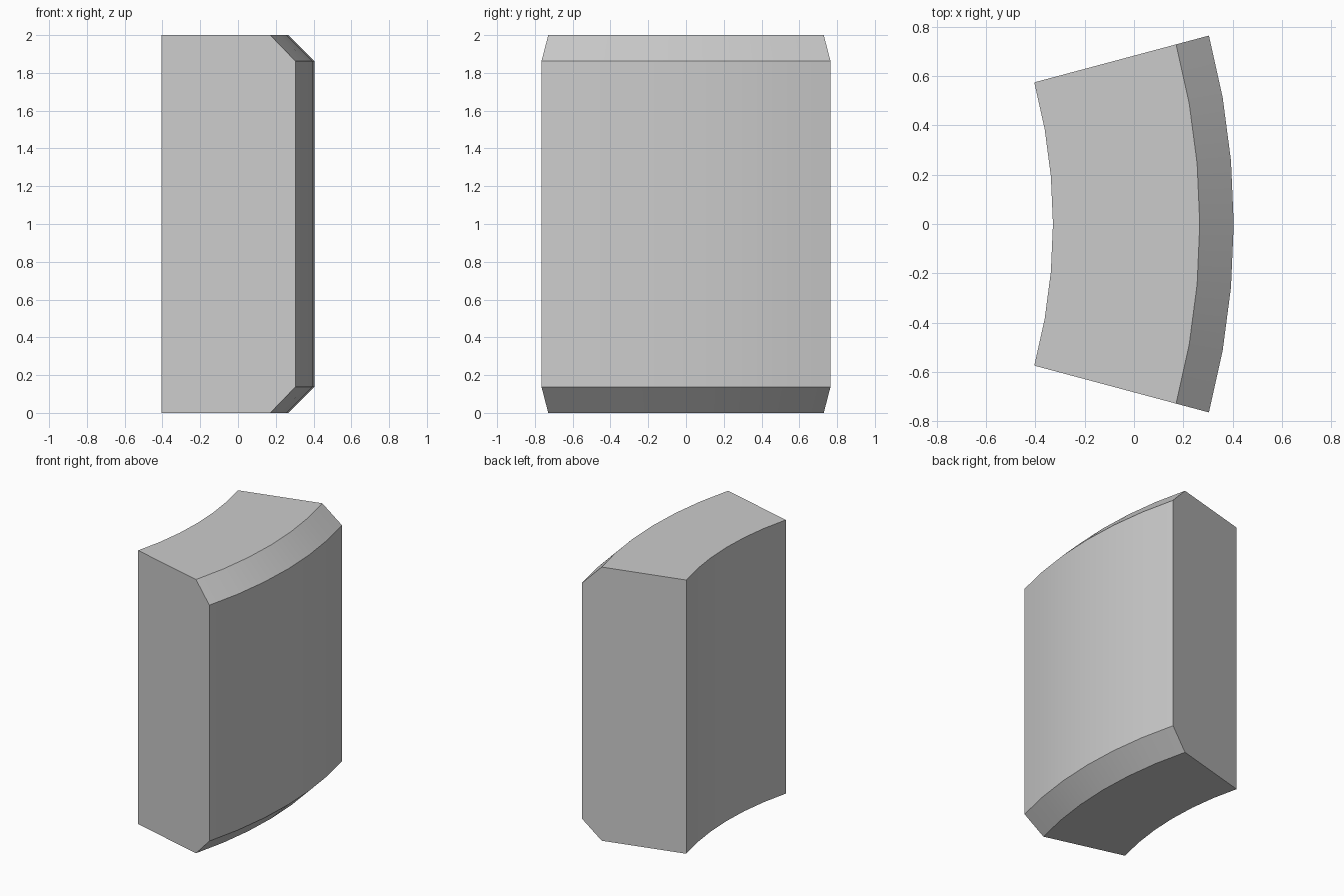
import bpy
import bmesh
import math
from mathutils import Matrix, Vector

default_cube = bpy.data.objects.get("Cube")
if default_cube:
    bpy.data.objects.remove(default_cube, do_unlink=True)

HEIGHT = 2.0
INNER_R, OUTER_R = 2.222, 2.956
CHAMFER = 0.138
HALF_ANGLE = math.radians(15)
SEGMENTS = 6
AXIS = Vector((0.405 - OUTER_R, 0, 0))

# Radial cross-section with both outer corners chamfered
section = [
    (INNER_R, 0),
    (OUTER_R - CHAMFER, 0),
    (OUTER_R, CHAMFER),
    (OUTER_R, HEIGHT - CHAMFER),
    (OUTER_R - CHAMFER, HEIGHT),
    (INNER_R, HEIGHT),
]

# Sweep the section around the vertical axis and cap both ends
bm = bmesh.new()
start = Matrix.Rotation(-HALF_ANGLE, 3, "Z")
verts = [bm.verts.new(AXIS + start @ Vector((r, 0, z))) for r, z in section]
edges = [bm.edges.new((v, verts[(i + 1) % len(verts)])) for i, v in enumerate(verts)]
bmesh.ops.spin(bm, geom=verts + edges, cent=AXIS, axis=(0, 0, 1),
               angle=2 * HALF_ANGLE, steps=SEGMENTS, use_duplicate=False)
bmesh.ops.holes_fill(bm, edges=[e for e in bm.edges if e.is_boundary], sides=len(section))
bmesh.ops.recalc_face_normals(bm, faces=bm.faces)

# Make sure the spin went toward the back, centred on y = 0
if min(v.co.y for v in bm.verts) < -1:
    bmesh.ops.rotate(bm, verts=bm.verts, cent=AXIS,
                     matrix=Matrix.Rotation(2 * HALF_ANGLE, 3, "Z"))

mesh = bpy.data.meshes.new("curved_block")
bm.to_mesh(mesh)
bm.free()
block = bpy.data.objects.new("curved_block", mesh)
bpy.context.collection.objects.link(block)

# Plain grey material
grey = bpy.data.materials.new("light_grey")
grey.use_nodes = True
colour = (0.6, 0.6, 0.6, 1)
grey.diffuse_color = colour
grey.node_tree.nodes["Principled BSDF"].inputs["Base Color"].default_value = colour
mesh.materials.append(grey)

# Smooth curved walls with sharp edges
bpy.ops.object.select_all(action="DESELECT")
block.select_set(True)
bpy.context.view_layer.objects.active = block
bpy.ops.object.shade_smooth_by_angle(angle=math.radians(30))
